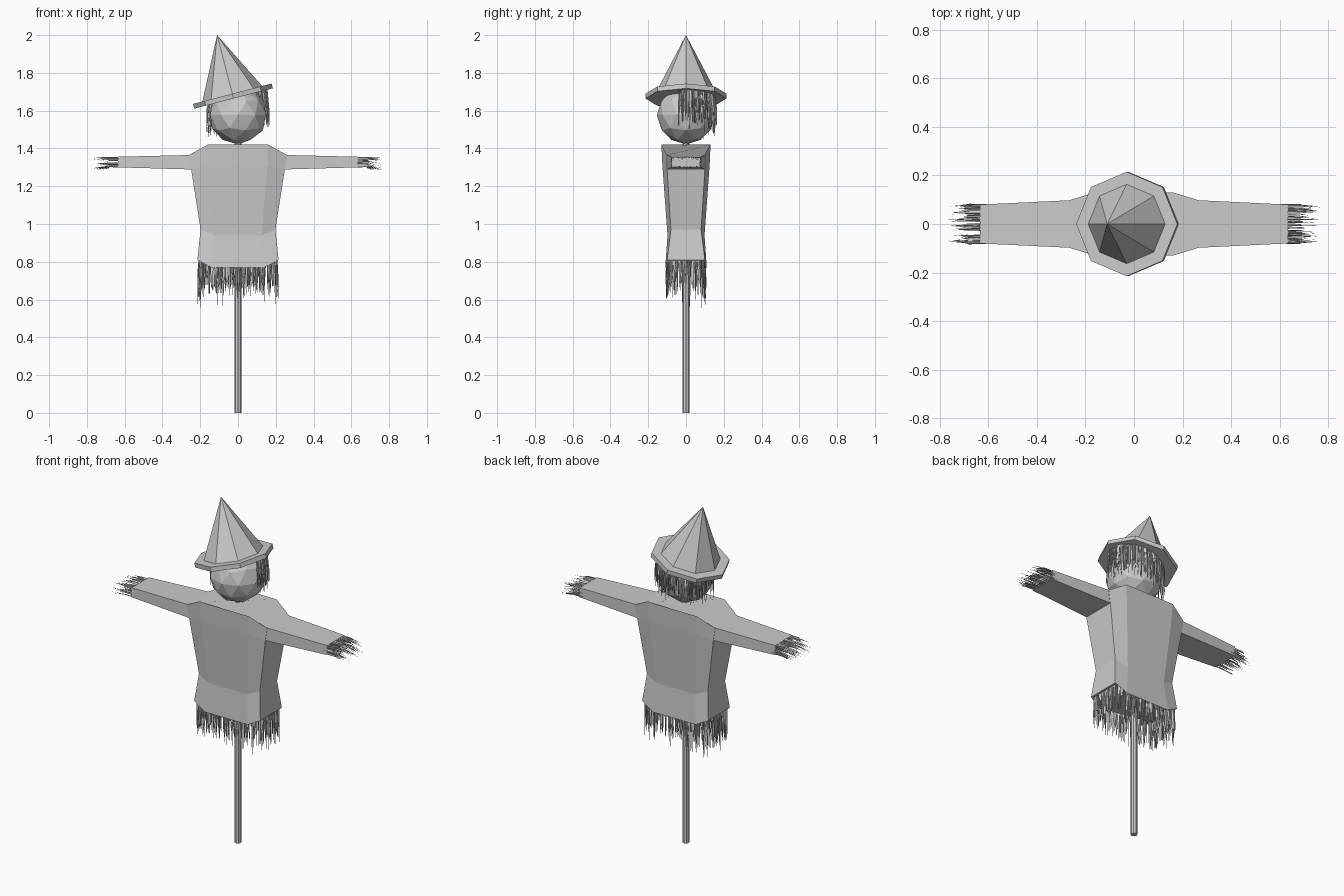
import bpy, bmesh, math, random
from mathutils import Vector, Matrix

random.seed(4)
if "Cube" in bpy.data.objects:
    bpy.data.objects.remove(bpy.data.objects["Cube"])

grey = bpy.data.materials.new("plain_grey")
grey.use_nodes = True
grey.diffuse_color = (0.6, 0.6, 0.6, 1)
grey.node_tree.nodes["Principled BSDF"].inputs["Base Color"].default_value = grey.diffuse_color


def finish(name, bm):
    bmesh.ops.recalc_face_normals(bm, faces=bm.faces)
    mesh = bpy.data.meshes.new(name)
    bm.to_mesh(mesh)
    bm.free()
    mesh.materials.append(grey)
    obj = bpy.data.objects.new(name, mesh)
    bpy.context.collection.objects.link(obj)
    return obj


def loft(bm, rings):
    """Skin a list of point rings and cap both ends."""
    loops = [[bm.verts.new(p) for p in ring] for ring in rings]
    n = len(loops[0])
    for a, b in zip(loops, loops[1:]):
        for i in range(n):
            j = (i + 1) % n
            bm.faces.new((a[i], a[j], b[j], b[i]))
    bm.faces.new(loops[0][::-1])
    bm.faces.new(loops[-1])


def cone(bm, r1, r2, z1, z2, sides=8, matrix=Matrix()):
    shift = Matrix.Translation((0, 0, (z1 + z2) / 2))
    bmesh.ops.create_cone(bm, cap_ends=True, segments=sides, radius1=r1, radius2=r2,
                          depth=z2 - z1, matrix=matrix @ shift)


def strand(bm, path, width):
    """Thin three-sided blade that tapers to a point along the path."""
    path = [Vector(p) for p in path]
    axis = (path[-1] - path[0]).normalized()
    side = axis.orthogonal().normalized()
    side.rotate(Matrix.Rotation(random.uniform(0, math.tau), 3, axis))
    other = axis.cross(side)
    rings = []
    for k, p in enumerate(path[:-1]):
        w = width * (1 - 0.35 * k)
        rings.append([bm.verts.new(p + w * (side * math.cos(a) + other * math.sin(a)))
                      for a in (0, math.tau / 3, 2 * math.tau / 3)])
    tip = bm.verts.new(path[-1])
    for i in range(3):
        j = (i + 1) % 3
        for a, b in zip(rings, rings[1:]):
            bm.faces.new((a[i], a[j], b[j], b[i]))
        bm.faces.new((rings[-1][i], rings[-1][j], tip))


def around(corners):
    """Random point on the outline of a closed polygon."""
    edges = list(zip(corners, corners[1:] + corners[:1]))
    lengths = [math.dist(a, b) for a, b in edges]
    a, b = random.choices(edges, lengths)[0]
    return Vector(a).lerp(Vector(b), random.random())


# Pole
bm = bmesh.new()
cone(bm, 0.018, 0.018, 0, 1.5)
finish("pole", bm)


# Shirt body: eight-sided rings, (inner x, y, z) and (outer x, y, z)
def shirt_ring(xi, yi, zi, xo, yo, zo):
    right = [(xi, -yi, zi), (xo, -yo, zo), (xo, yo, zo), (xi, yi, zi)]
    return right + [(-x, y, z) for x, y, z in right[::-1]]


bm = bmesh.new()
loft(bm, [shirt_ring(0.14, 0.11, 0.77, 0.215, 0.10, 0.81),
          shirt_ring(0.125, 0.098, 0.94, 0.198, 0.08, 0.97),
          shirt_ring(0.155, 0.125, 1.31, 0.248, 0.10, 1.29),
          shirt_ring(0.16, 0.13, 1.42, 0.26, 0.10, 1.365)])
finish("shirt_body", bm)

# Sleeves and straw hands
for name, s in (("left", 1), ("right", -1)):
    bm = bmesh.new()
    loft(bm, [[(s * x, y * h, z) for y, z in ((-1, lo), (1, lo), (1, hi), (-1, hi))]
              for x, h, lo, hi in ((0.22, 0.10, 1.288, 1.366), (0.635, 0.08, 1.3, 1.356))])
    finish(name + "_sleeve", bm)
    bm = bmesh.new()
    cuff = [(-0.078, 1.303), (0.078, 1.303), (0.078, 1.353), (-0.078, 1.353)]
    for _ in range(75):
        y, z = around(cuff)
        end = random.uniform(0.69, 0.77)
        drop = random.uniform(0.0, 0.02)
        strand(bm, [(s * 0.6, y, z), (s * 0.68, y + random.uniform(-0.004, 0.004), z),
                    (s * end, y * 0.93, z - drop)], 0.0035)
    finish(name + "_straw_hand", bm)

# Straw skirt below the shirt
bm = bmesh.new()
hem = [(0.14, -0.1), (0.205, -0.092), (0.205, 0.092), (0.14, 0.1),
       (-0.14, 0.1), (-0.205, 0.092), (-0.205, -0.092), (-0.14, -0.1)]
for _ in range(330):
    x, y = around(hem)
    end = random.triangular(0.545, 0.72, 0.65)
    dx, dy = random.uniform(-0.008, 0.008), random.uniform(-0.006, 0.006)
    strand(bm, [(x, y, 0.82), (x + dx, y + dy, 0.70 if end < 0.68 else 0.74),
                (x + dx, y + dy, end)], 0.0036)
finish("straw_skirt", bm)

# Head
bm = bmesh.new()
bmesh.ops.create_icosphere(bm, subdivisions=2, radius=0.155,
                           matrix=Matrix.Translation((0, 0, 1.577)))
finish("head", bm)

# Hair hangs from the hat around the sides and the back
bm = bmesh.new()
for _ in range(260):
    a = math.radians(random.uniform(-14, 194))
    r = random.uniform(0.148, 0.165)
    x, y = r * math.cos(a), r * math.sin(a)
    end = random.uniform(1.46, 1.56) + 0.15 * x
    strand(bm, [(x * 0.93, y * 0.93, 1.68 + 0.24 * x), (x, y, 1.61),
                (x * 1.02, y * 1.0, end)], 0.0036)
finish("straw_hair", bm)

# Tilted hat
tilt = Matrix.Translation((-0.027, 0, 1.677)) @ Matrix.Rotation(math.radians(-14.5), 4, 'Y')
bm = bmesh.new()
cone(bm, 0.215, 0.215, -0.013, 0.013, matrix=tilt)
finish("hat_brim", bm)
bm = bmesh.new()
cone(bm, 0.166, 0, 0.008, 0.334, matrix=tilt)
finish("hat_cone", bm)
